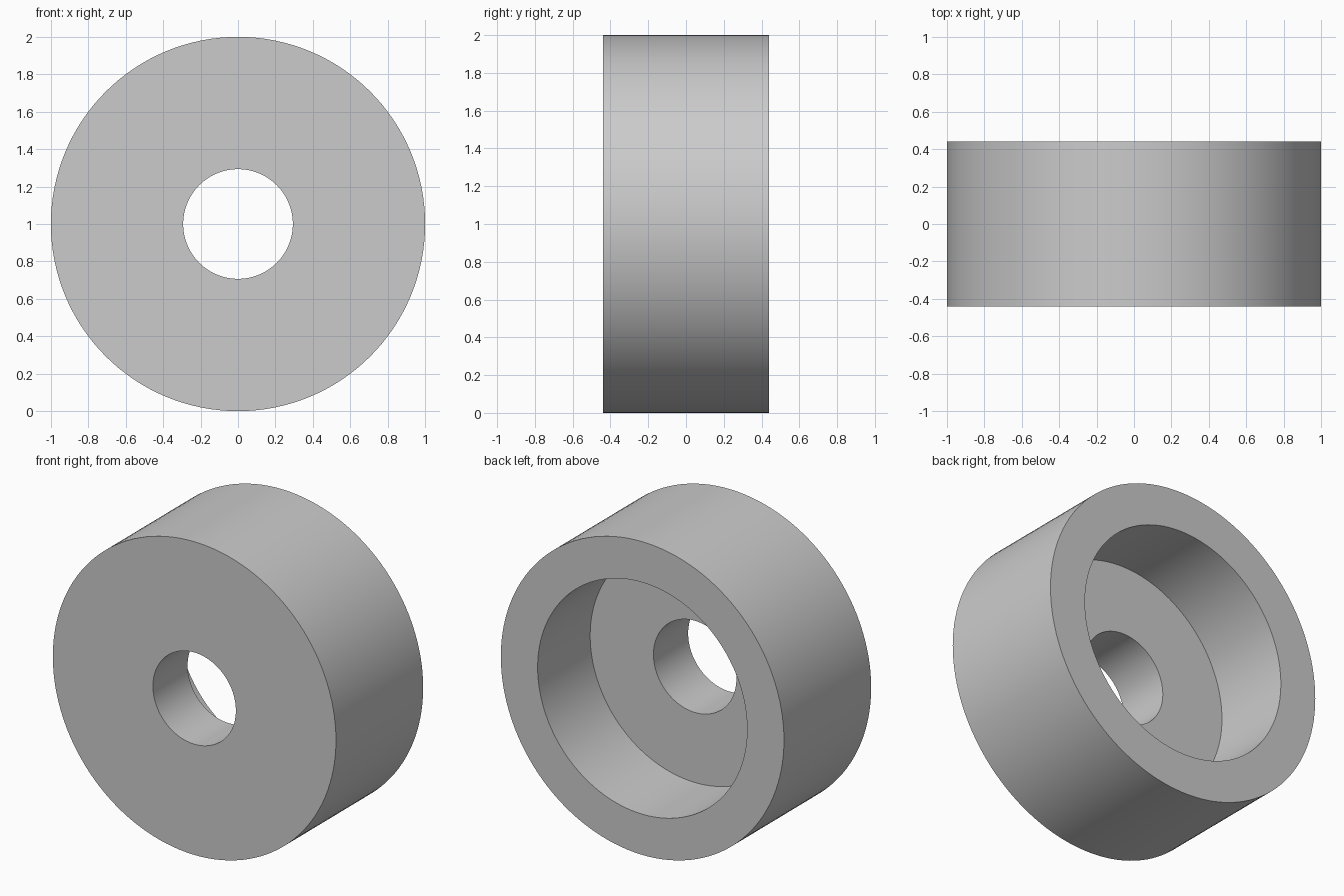
import bpy
import bmesh
import math
from mathutils import Matrix, Vector

cube = bpy.data.objects.get("Cube")
if cube:
    bpy.data.objects.remove(cube, do_unlink=True)

OUTER, RECESS, BORE = 1.0, 0.74, 0.293
HALF_WIDTH, FLOOR_Y = 0.44, -0.09
SEGMENTS = 128

grey = bpy.data.materials.new("light grey")
grey.use_nodes = True
colour = (0.6, 0.6, 0.6, 1)
grey.diffuse_color = colour
grey.node_tree.nodes["Principled BSDF"].inputs["Base Color"].default_value = colour

# Cross-section of the ring: (radius, y), closed loop
profile = [
    (BORE, -HALF_WIDTH), (OUTER, -HALF_WIDTH),
    (OUTER, HALF_WIDTH), (RECESS, HALF_WIDTH),
    (RECESS, FLOOR_Y), (BORE, FLOOR_Y),
]

# Revolve the section around the y axis, then lift it onto the ground
bm = bmesh.new()
rings = []
for i in range(SEGMENTS):
    turn = Matrix.Rotation(math.tau * i / SEGMENTS, 3, 'Y')
    rings.append([bm.verts.new(turn @ Vector((r, y, 0)) + Vector((0, 0, OUTER)))
                  for r, y in profile])
for i, ring in enumerate(rings):
    following = rings[(i + 1) % SEGMENTS]
    for j in range(len(profile)):
        k = (j + 1) % len(profile)
        bm.faces.new((ring[j], ring[k], following[k], following[j]))
bmesh.ops.recalc_face_normals(bm, faces=bm.faces)

mesh = bpy.data.meshes.new("counterbored_bushing")
bm.to_mesh(mesh)
bm.free()
mesh.materials.append(grey)
bushing = bpy.data.objects.new("counterbored_bushing", mesh)
bpy.context.collection.objects.link(bushing)

# Smooth walls with crisp rims
bpy.ops.object.select_all(action='DESELECT')
bushing.select_set(True)
bpy.context.view_layer.objects.active = bushing
bpy.ops.object.shade_smooth_by_angle(angle=math.radians(30))
